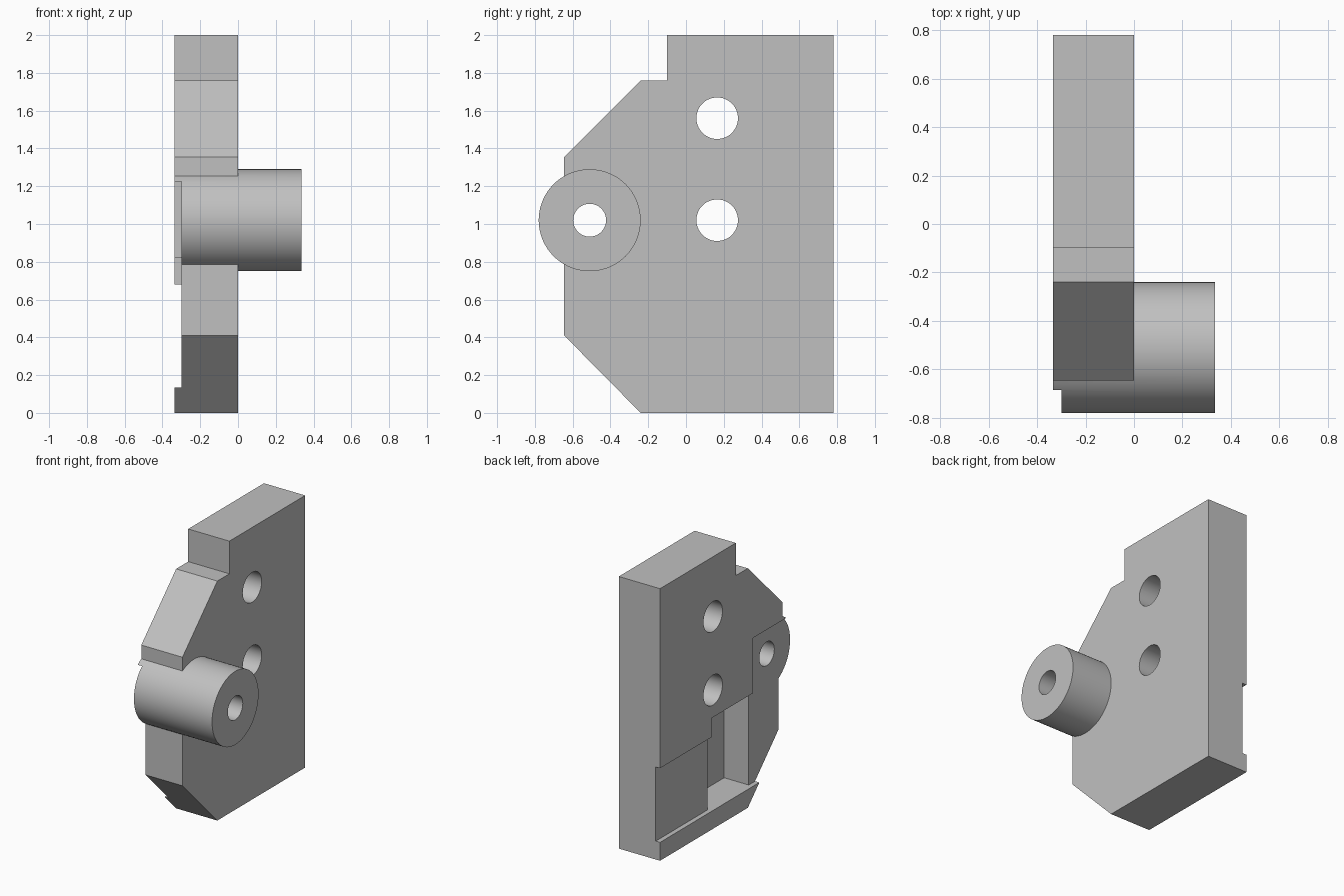
import bpy
import bmesh
import math

cube = bpy.data.objects.get("Cube")
if cube:
    bpy.data.objects.remove(cube, do_unlink=True)

grey = bpy.data.materials.new("plain grey")
grey.use_nodes = True
grey.diffuse_color = (0.53, 0.53, 0.53, 1)
grey.node_tree.nodes["Principled BSDF"].inputs["Base Color"].default_value = (0.53, 0.53, 0.53, 1)


def prism(name, profile, x0, x1):
    """Extrude a (y, z) outline along x."""
    bm = bmesh.new()
    face = bm.faces.new([bm.verts.new((x0, y, z)) for y, z in profile])
    new = bmesh.ops.extrude_face_region(bm, geom=[face])["geom"]
    verts = [g for g in new if isinstance(g, bmesh.types.BMVert)]
    bmesh.ops.translate(bm, verts=verts, vec=(x1 - x0, 0, 0))
    bmesh.ops.recalc_face_normals(bm, faces=bm.faces)
    mesh = bpy.data.meshes.new(name)
    bm.to_mesh(mesh)
    bm.free()
    mesh.materials.append(grey)
    obj = bpy.data.objects.new(name, mesh)
    bpy.context.collection.objects.link(obj)
    return obj


def circle(y, z, r, n=72):
    return [(y + r * math.cos(math.tau * i / n), z + r * math.sin(math.tau * i / n))
            for i in range(n)]


def combine(target, tool, operation):
    """Apply a boolean and drop the tool object."""
    tool.hide_render = True
    mod = target.modifiers.new(tool.name, "BOOLEAN")
    mod.solver = "EXACT"
    mod.operation = operation
    mod.object = tool
    bpy.context.view_layer.objects.active = target
    bpy.ops.object.modifier_apply(modifier=mod.name)
    bpy.data.objects.remove(tool, do_unlink=True)


BACK, FLOOR, POCKET, FRONT, BOSS_END = -0.335, -0.30, -0.10, 0.0, 0.335
BOSS_Y, BOSS_Z = -0.51, 1.02

# Chamfered plate with a stepped top corner
plate = prism("mounting_plate", [
    (-0.10, 2.0), (0.78, 2.0), (0.78, 0.0), (-0.24, 0.0),
    (-0.645, 0.41), (-0.645, 1.355), (-0.24, 1.76), (-0.10, 1.76)], BACK, FRONT)

# Round boss on the front edge
combine(plate, prism("boss", circle(BOSS_Y, BOSS_Z, 0.27), BACK, BOSS_END), "UNION")

# Shallow stepped recess, open at both edges
combine(plate, prism("recess", [
    (0.9, 0.135), (0.9, 0.68), (0.18, 0.68), (0.18, 0.82),
    (-0.30, 0.82), (-0.30, 1.225), (-0.9, 1.225), (-0.9, 0.135)],
    BACK - 0.1, FLOOR), "DIFFERENCE")

# Deep rectangular pocket
combine(plate, prism("pocket", [
    (0.18, 0.135), (0.18, 0.82), (-0.30, 0.82), (-0.30, 0.135)],
    BACK - 0.1, POCKET), "DIFFERENCE")

# Two bolt holes and the boss bore
for y, z, r in [(0.165, 1.56, 0.11), (0.165, 1.02, 0.11), (BOSS_Y, BOSS_Z, 0.087)]:
    combine(plate, prism("hole", circle(y, z, r, 48), -0.5, 0.5), "DIFFERENCE")

# Smooth round walls, crisp edges
bpy.ops.object.select_all(action="DESELECT")
plate.select_set(True)
bpy.context.view_layer.objects.active = plate
bpy.ops.object.shade_smooth_by_angle(angle=math.radians(25))
